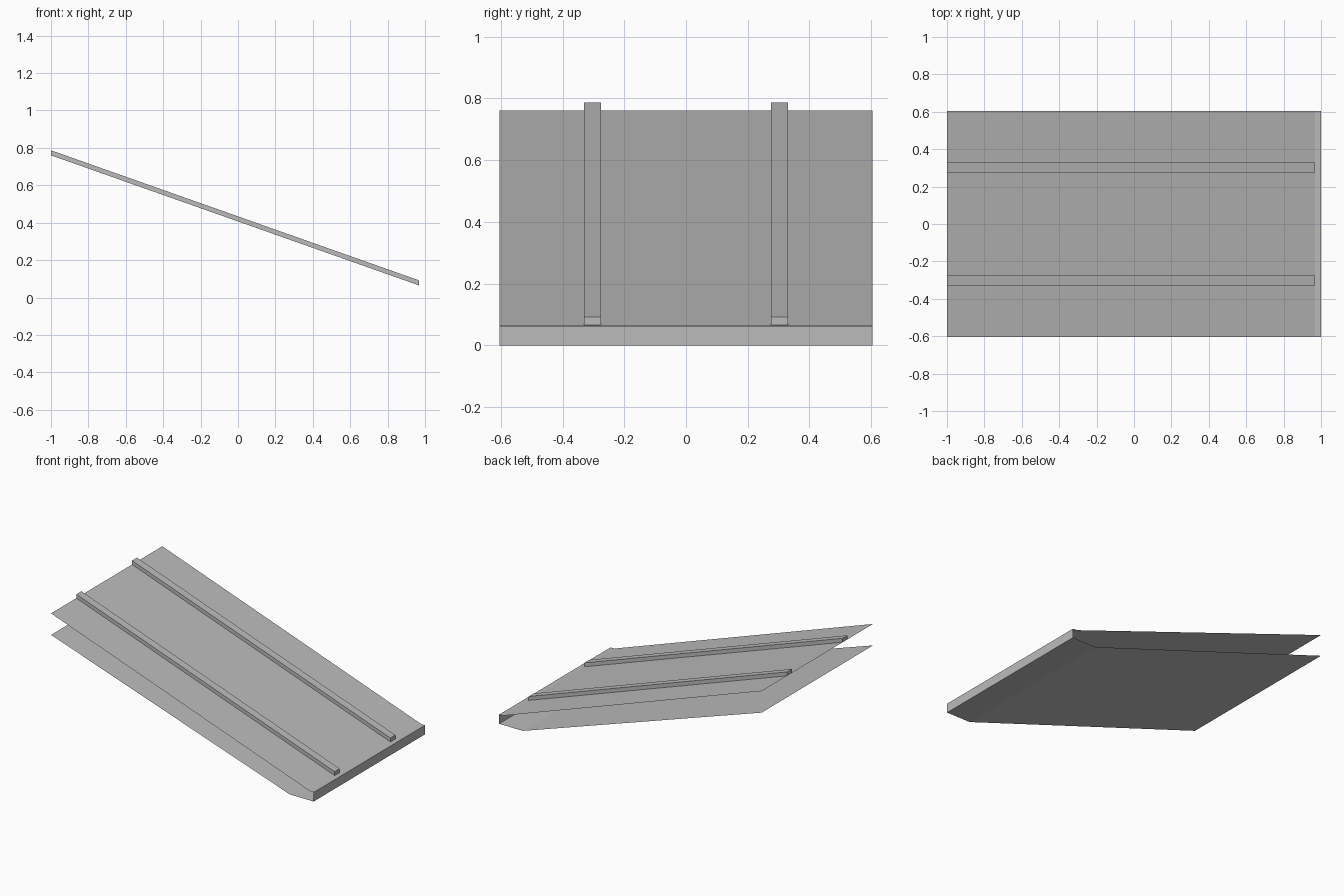
import bpy, bmesh

cube = bpy.data.objects.get("Cube")
if cube:
    bpy.data.objects.remove(cube, do_unlink=True)

grey = bpy.data.materials.new("plain grey")
grey.use_nodes = True
COLOUR = (0.5, 0.5, 0.5, 1)
grey.diffuse_color = COLOUR
grey.node_tree.nodes["Principled BSDF"].inputs["Base Color"].default_value = COLOUR


def sweep(name, profile, y0, y1, solid):
    """Extrude an x-z profile along y, as an open sheet or a closed bar."""
    bm = bmesh.new()
    near, far = ([bm.verts.new((x, y, z)) for x, z in profile] for y in (y0, y1))
    n = len(profile)
    for i in range(n if solid else n - 1):
        j = (i + 1) % n
        bm.faces.new((near[i], far[i], far[j], near[j]))
    if solid:
        bm.faces.new(near)
        bm.faces.new(far[::-1])
        bmesh.ops.recalc_face_normals(bm, faces=bm.faces)
    mesh = bpy.data.meshes.new(name)
    bm.to_mesh(mesh)
    bm.free()
    mesh.materials.append(grey)
    obj = bpy.data.objects.new(name, mesh)
    bpy.context.collection.objects.link(obj)
    return obj


# Folded sheet: sloping top, short lip, upright nose, flat foot, sloping underside
HALF_WIDTH = 0.605
fold = [(-1, 0.76), (0.967, 0.065), (1, 0.063), (1, 0), (0.818, 0), (-1, 0.612)]
# The profile runs clockwise, so the outer side faces away from the gap
sheet = sweep("folded_panel", fold, HALF_WIDTH, -HALF_WIDTH, False)
sheet.data.flip_normals()

# Two long rails lying on the sloping top
RAIL_HEIGHT = 0.027
top = fold[:2]
rail = top + [(x, z + RAIL_HEIGHT) for x, z in reversed(top)]
for name, y in (("front_rail", -0.303), ("back_rail", 0.303)):
    sweep(name, rail, y - 0.027, y + 0.027, True)
